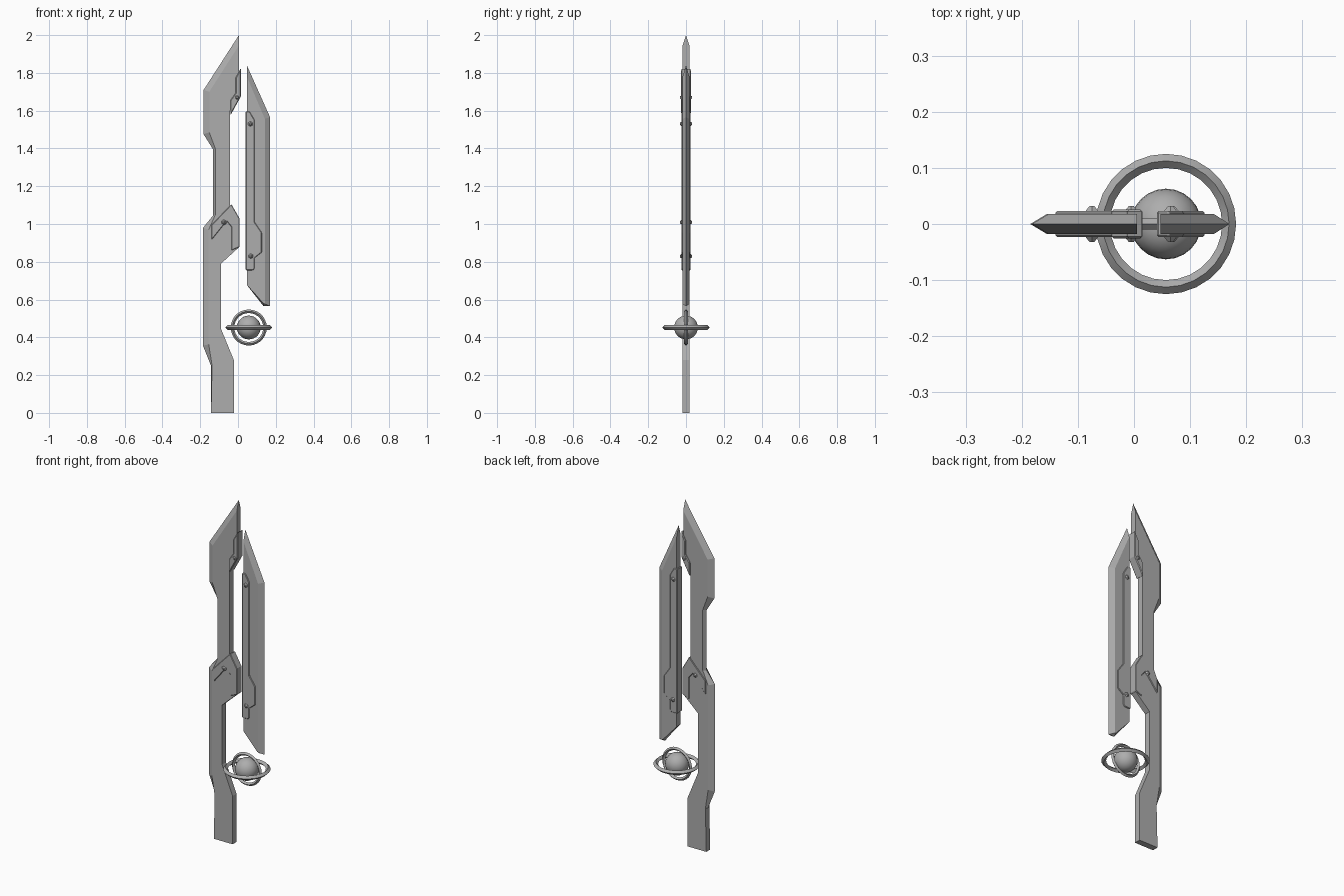
import bpy, bmesh, math
from mathutils import Matrix, Vector

cube = bpy.data.objects.get("Cube")
if cube:
    bpy.data.objects.remove(cube, do_unlink=True)

GREY = (0.42, 0.42, 0.42, 1)
metal = bpy.data.materials.new("grey metal")
metal.use_nodes = True
metal.diffuse_color = GREY
bsdf = metal.node_tree.nodes["Principled BSDF"]
bsdf.inputs["Base Color"].default_value = GREY
bsdf.inputs["Roughness"].default_value = 0.6


def finish(name, bm):
    bmesh.ops.recalc_face_normals(bm, faces=bm.faces)
    mesh = bpy.data.meshes.new(name)
    bm.to_mesh(mesh)
    bm.free()
    mesh.materials.append(metal)
    obj = bpy.data.objects.new(name, mesh)
    bpy.context.collection.objects.link(obj)
    return obj


def slab(name, points, half, chamfer=0):
    """Outline in x, z; optional dx, dz pull the flat faces in from a sharp mid ridge."""
    bm = bmesh.new()
    loops = []
    for y, k in ((-half, 1), (0, 0), (half, 1)):
        loop = []
        for p in points:
            dx, dz = p[2:] if len(p) == 4 else (0, 0)
            loop.append(bm.verts.new((p[0] + k * dx, y, p[1] + k * dz)))
        loops.append(loop)
    bm.faces.new(loops[0])
    bm.faces.new(loops[2])
    n = len(points)
    for a, b in zip(loops, loops[1:]):
        for i in range(n):
            j = (i + 1) % n
            bm.faces.new((a[i], a[j], b[j], b[i]))
    obj = finish(name, bm)
    if chamfer:
        mod = obj.modifiers.new("chamfer", 'BEVEL')
        mod.width = chamfer
        mod.segments = 1
        mod.limit_method = 'ANGLE'
    return obj


# Long blade with its grip: sharp outer edge, square inner edge
slab("main_blade", [
    (0.005, 2.0, 0, -0.055), (-0.182, 1.71, 0.03, -0.01),
    (-0.182, 1.475, 0.03, 0.01), (-0.132, 1.395, 0.012, 0.004),
    (-0.132, 1.045, 0.012, 0.004), (-0.185, 0.98, 0.03, -0.01),
    (-0.185, 0.355, 0.03, 0.008), (-0.143, 0.25, 0.006, 0),
    (-0.143, 0), (-0.022, 0), (-0.022, 0.28), (-0.09, 0.445),
    (-0.09, 0.79), (0.003, 0.875), (0.004, 1.03), (-0.035, 1.10),
    (-0.042, 1.09), (-0.042, 1.60), (0.005, 1.69)], 0.018)

# Short floating blade
slab("side_blade", [
    (0.047, 1.84, 0, -0.06), (0.17, 1.565, -0.028, -0.008),
    (0.17, 0.565, -0.028, 0.012), (0.135, 0.565, 0, 0.015),
    (0.047, 0.677)], 0.018)

# Armour plates that wrap both faces
slab("joint_plate", [
    (-0.14, 0.915), (-0.14, 0.995), (-0.035, 1.105), (0.008, 1.03),
    (0.008, 0.878), (-0.035, 0.86), (-0.035, 0.985), (-0.06, 1.015)], 0.023, 0.003)
slab("upper_plate", [
    (-0.04, 1.575), (-0.04, 1.655), (-0.012, 1.695), (-0.012, 1.775),
    (0.015, 1.825), (0.015, 1.675)], 0.026, 0.004)
slab("side_plate", [
    (0.041, 1.595), (0.062, 1.595), (0.088, 1.55), (0.088, 1.01),
    (0.126, 0.955), (0.126, 0.85), (0.088, 0.82), (0.088, 0.765),
    (0.078, 0.755), (0.041, 0.755)], 0.023, 0.003)

# Faceted bolts on both faces of the plates
for name, x, z in (("joint_bolt", -0.075, 1.01), ("upper_bolt", -0.005, 1.67),
                   ("side_bolt_top", 0.065, 1.53), ("side_bolt_bottom", 0.068, 0.83)):
    bm = bmesh.new()
    for s in (-1, 1):
        m = Matrix.Translation((x, s * 0.026, z)) @ Matrix.Rotation(-s * math.pi / 2, 4, 'X')
        bmesh.ops.create_cone(bm, cap_ends=True, segments=6, radius1=0.016,
                              radius2=0.005, depth=0.012, matrix=m)
    finish(name, bm)

# Orb with two crossed rings
CENTRE = Vector((0.057, 0, 0.452))


def ring(name, major, minor, tilt):
    bm = bmesh.new()
    steps = 28
    rows = []
    for i in range(steps):
        a = 2 * math.pi * i / steps
        row = []
        for j in range(4):
            b = j * math.pi / 2
            r = major + minor * math.cos(b)
            row.append(bm.verts.new((r * math.cos(a), r * math.sin(a), minor * math.sin(b))))
        rows.append(row)
    for i in range(steps):
        p, q = rows[i], rows[(i + 1) % steps]
        for j in range(4):
            k = (j + 1) % 4
            bm.faces.new((p[j], q[j], q[k], p[k]))
    bm.transform(Matrix.Translation(CENTRE) @ Matrix.Rotation(tilt, 4, 'X'))
    return finish(name, bm)


bm = bmesh.new()
bmesh.ops.create_uvsphere(bm, u_segments=24, v_segments=14, radius=0.063,
                          matrix=Matrix.Translation(CENTRE))
smooth = [finish("orb", bm),
          ring("flat_ring", 0.1125, 0.0125, 0),
          ring("upright_ring", 0.086, 0.0095, math.pi / 2)]

bpy.ops.object.select_all(action='DESELECT')
for obj in smooth:
    obj.select_set(True)
bpy.context.view_layer.objects.active = smooth[0]
bpy.ops.object.shade_smooth_by_angle(angle=math.radians(40))
